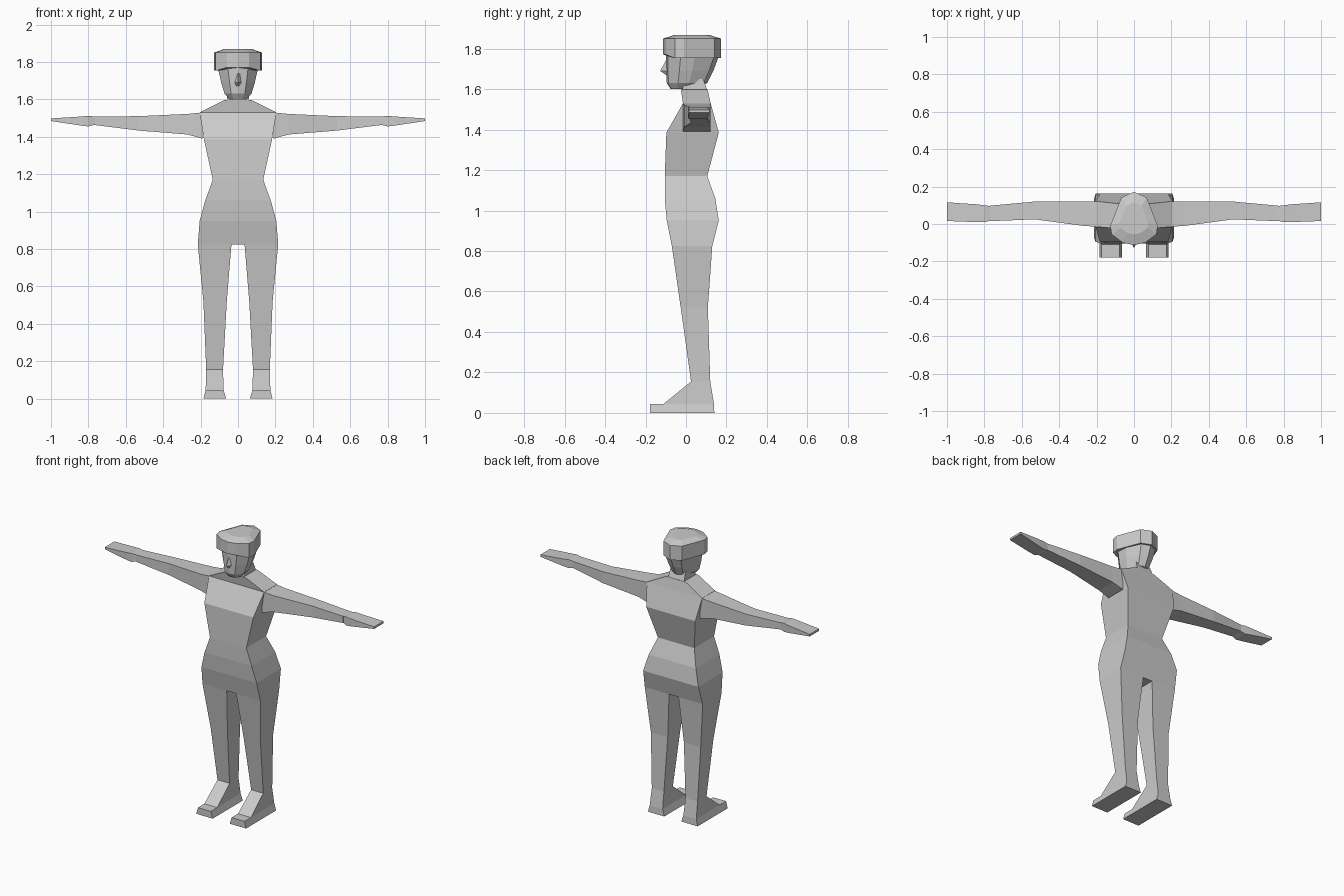
import bpy, bmesh

grey = bpy.data.materials.new("light grey")
grey.diffuse_color = (0.6, 0.6, 0.6, 1)


def loft(name, rings):
    """Skin a list of equal-length point rings and cap both ends."""
    bm = bmesh.new()
    vs = [[bm.verts.new(p) for p in ring] for ring in rings]
    n = len(vs[0])
    for a, b in zip(vs, vs[1:]):
        for i in range(n):
            j = (i + 1) % n
            bm.faces.new((a[i], a[j], b[j], b[i]))
    bm.faces.new(vs[0][::-1])
    bm.faces.new(vs[-1])
    bmesh.ops.recalc_face_normals(bm, faces=bm.faces)
    me = bpy.data.meshes.new(name)
    bm.to_mesh(me)
    bm.free()
    me.materials.append(grey)
    ob = bpy.data.objects.new(name, me)
    bpy.context.collection.objects.link(ob)
    return ob


def rect_z(z, x0, x1, y0, y1):
    return [(x0, y0, z), (x1, y0, z), (x1, y1, z), (x0, y1, z)]


def rect_x(x, y0, y1, z0, z1):
    return [(x, y0, z0), (x, y1, z0), (x, y1, z1), (x, y0, z1)]


def outline(z, half):
    """Closed head ring from the right half, front to back; z may tilt."""
    pts = [(x, y, z + dz) for x, y, dz in half]
    return pts + [(-x, y, zz) for x, y, zz in pts[-2:0:-1]]


def head_ring(z, w, front, back):
    d = back - front
    return outline(z, [(0, front, 0), (w * 0.5, front + d * 0.04, 0),
                       (w, front + d * 0.28, 0), (w * 0.95, front + d * 0.55, 0),
                       (w * 0.55, back - d * 0.09, 0), (0, back, 0)])


# Torso with sloping shoulders: z, half width, front, back
torso = [(0.825, 0.215, -0.07, 0.13), (0.95, 0.205, -0.095, 0.162),
         (1.06, 0.175, -0.105, 0.145), (1.17, 0.135, -0.105, 0.105),
         (1.385, 0.182, -0.097, 0.162), (1.53, 0.205, -0.015, 0.122),
         (1.597, 0.072, -0.025, 0.107)]
loft("torso", [rect_z(z, -w, w, f, b) for z, w, f, b in torso])

# Neck
loft("neck", [rect_z(1.59, -0.06, 0.06, -0.022, 0.107),
              rect_z(1.65, -0.055, 0.055, 0.0, 0.085)])

# Arms, legs and feet on both sides
arm = [(0.19, -0.015, 0.122, 1.39, 1.53), (0.27, -0.01, 0.12, 1.412, 1.522),
       (0.53, 0.025, 0.12, 1.433, 1.51), (0.77, 0.015, 0.098, 1.463, 1.508)]
hand = [(0.77, 0.017, 0.096, 1.463, 1.508), (0.80, 0.01, 0.1, 1.455, 1.512),
        (0.84, 0.01, 0.105, 1.46, 1.508), (1.0, 0.016, 0.116, 1.484, 1.498)]
leg = [(0.825, 0.035, 0.215, -0.07, 0.13), (0.52, 0.06, 0.185, -0.026, 0.108),
       (0.155, 0.08, 0.17, 0.025, 0.12)]
ankle = [(0.155, 0.08, 0.17, 0.025, 0.12), (0.045, 0.077, 0.173, -0.11, 0.138)]
sole = [(0.045, 0.077, 0.173, -0.178, 0.138), (0, 0.063, 0.185, -0.178, 0.14)]

for side, s in (("left", 1), ("right", -1)):
    for part, rows in (("arm", arm), ("hand", hand)):
        loft(f"{side}_{part}", [rect_x(s * r[0], *r[1:]) for r in rows])
    for part, rows in (("leg", leg), ("ankle", ankle), ("foot", sole)):
        loft(f"{side}_{part}",
             [rect_z(z, s * a, s * b, f, k) for z, a, b, f, k in rows])

# Head tapering to the chin
loft("head", [head_ring(1.60, 0.045, -0.075, 0.035),
              head_ring(1.63, 0.072, -0.095, 0.105),
              head_ring(1.69, 0.09, -0.098, 0.135),
              head_ring(1.77, 0.108, -0.1, 0.165)])

# Nose
loft("nose", [[(-0.012, -0.09, 1.745), (0.012, -0.09, 1.745), (0, -0.098, 1.745)],
              [(-0.02, -0.09, 1.69), (0.02, -0.09, 1.69), (0, -0.127, 1.69)],
              [(-0.012, -0.09, 1.67), (0.012, -0.09, 1.67), (0, -0.1, 1.67)]])

# Hair cap: faceted band with a shallow crown
brim = [(0, -0.113, 0.018), (0.06, -0.1, 0.018), (0.12, -0.055, 0),
        (0.127, -0.01, 0), (0.068, 0.142, 0), (0, 0.172, 0)]
crown = [(x * 0.6, 0.03 + (y - 0.03) * 0.6, 0) for x, y, _ in brim]
loft("hair", [outline(1.753, brim),
              outline(1.85, [(x, y, 0) for x, y, _ in brim]),
              outline(1.868, crown)])
